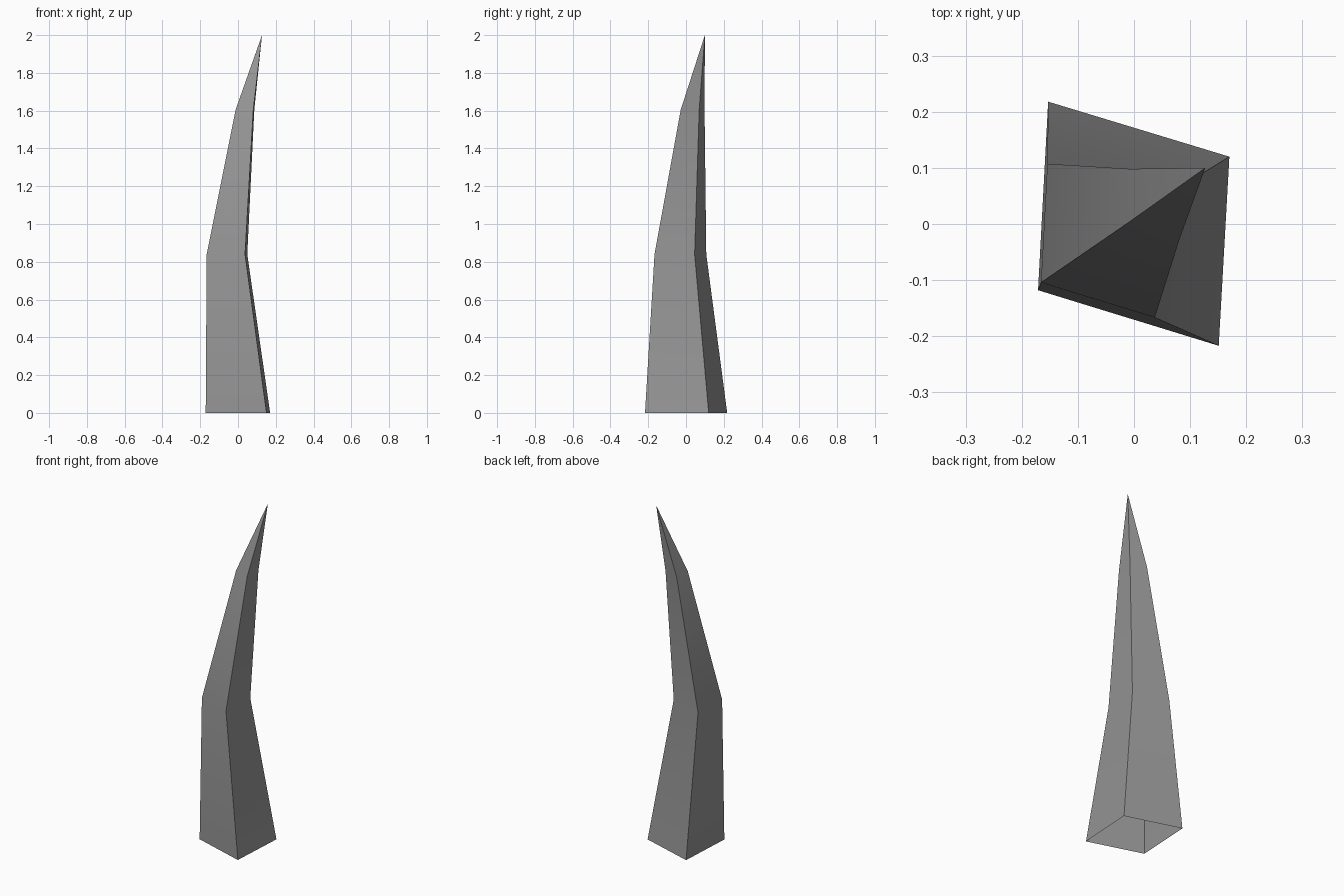
import bpy
import bmesh
import math

if "Cube" in bpy.data.objects:
    bpy.data.objects.remove(bpy.data.objects["Cube"])

# Base cross-section, shrunk and shifted up the spike
base = [(-0.153, 0.218), (-0.171, -0.118), (0.151, -0.217), (0.17, 0.12)]
# (centre x, centre y, height, scale)
rings = [(0, 0, 0, 1), (-0.058, -0.03, 0.84, 0.63), (0.037, 0.035, 1.605, 0.29)]

bm = bmesh.new()
levels = [[bm.verts.new((cx + x * s, cy + y * s, z)) for x, y in base]
          for cx, cy, z, s in rings]
tip = bm.verts.new((0.127, 0.1, 2.0))

# Four sides between rings, then the pointed tip; the bottom is open
for i in range(4):
    j = (i + 1) % 4
    for low, high in zip(levels, levels[1:]):
        bm.faces.new((low[i], low[j], high[j], high[i]))
    bm.faces.new((levels[-1][i], levels[-1][j], tip))

mesh = bpy.data.meshes.new("bent_spike")
bm.to_mesh(mesh)
bm.free()
spike = bpy.data.objects.new("bent_spike", mesh)
bpy.context.collection.objects.link(spike)

# Dark grey
mat = bpy.data.materials.new("dark_grey")
mat.diffuse_color = (0.3, 0.3, 0.3, 1)
mat.use_nodes = True
mat.node_tree.nodes["Principled BSDF"].inputs["Base Color"].default_value = mat.diffuse_color
mesh.materials.append(mat)

# Smooth along the bends, sharp at the four corners
bpy.context.view_layer.objects.active = spike
spike.select_set(True)
bpy.ops.object.shade_smooth_by_angle(angle=math.radians(30))
